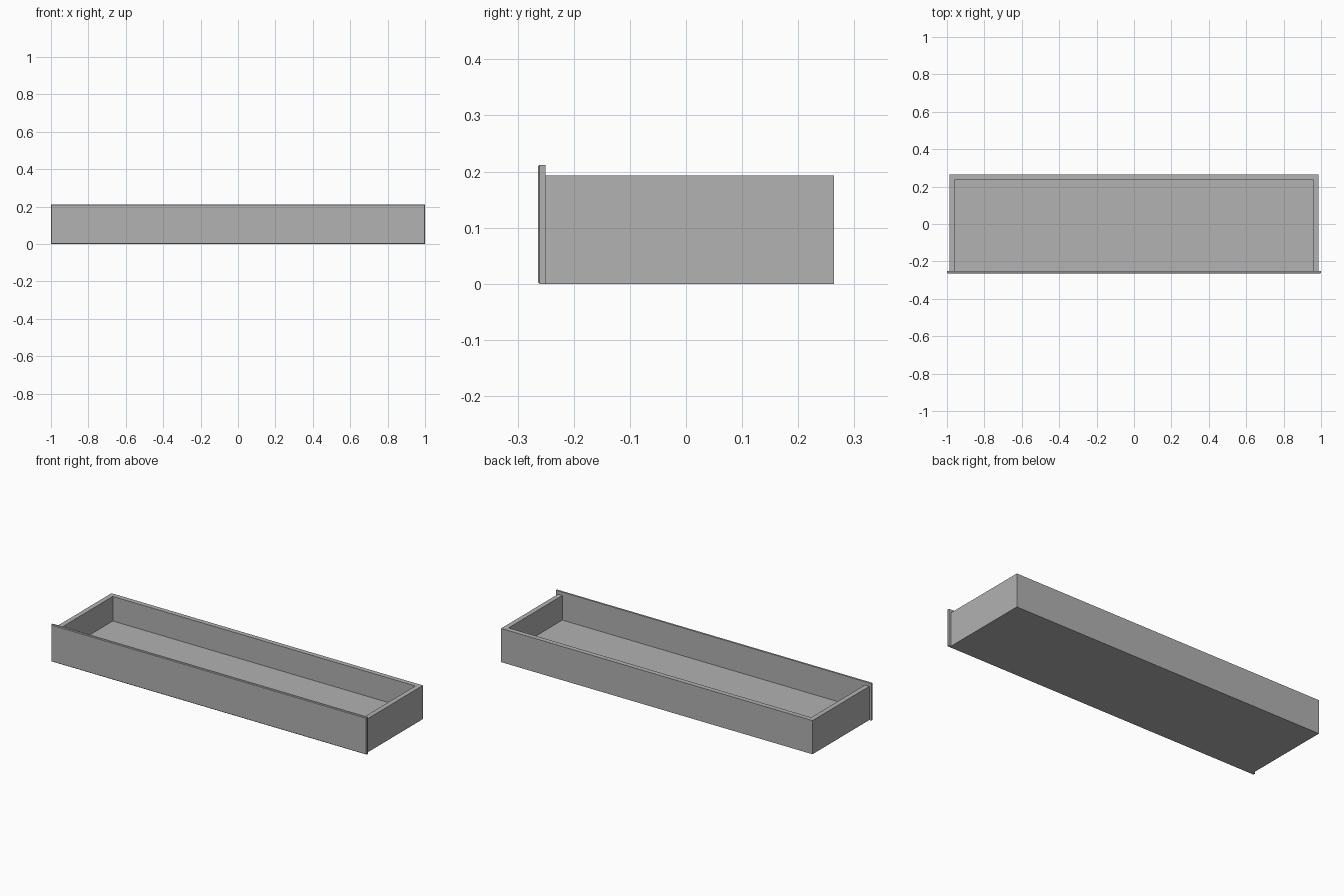
import bpy
import bmesh

cube = bpy.data.objects.get("Cube")
if cube:
    bpy.data.objects.remove(cube, do_unlink=True)

# Overall measures
PANEL_W, PANEL_H = 1.0, 0.212
FRONT, JOINT, BACK = -0.264, -0.25, 0.264
SIDE, WALL, WALL_H, FLOOR_H = 0.987, 0.028, 0.193, 0.052
CHAMFER = 0.003

grey = bpy.data.materials.new("plain grey")
grey.use_nodes = True
color = (0.445, 0.445, 0.445, 1)
grey.diffuse_color = color
grey.node_tree.nodes["Principled BSDF"].inputs["Base Color"].default_value = color


def prism(name, outline, height):
    """Extrude a flat outline upward from the ground."""
    bm = bmesh.new()
    face = bm.faces.new([bm.verts.new((x, y, 0)) for x, y in outline])
    top = bmesh.ops.extrude_face_region(bm, geom=[face])["geom"]
    verts = [v for v in top if isinstance(v, bmesh.types.BMVert)]
    bmesh.ops.translate(bm, verts=verts, vec=(0, 0, height))
    bmesh.ops.recalc_face_normals(bm, faces=bm.faces)
    mesh = bpy.data.meshes.new(name)
    bm.to_mesh(mesh)
    bm.free()
    mesh.materials.append(grey)
    obj = bpy.data.objects.new(name, mesh)
    bpy.context.collection.objects.link(obj)
    return obj


def rectangle(half_width, y0, y1):
    return [(-half_width, y0), (half_width, y0), (half_width, y1), (-half_width, y1)]


inner, inner_back = SIDE - WALL, BACK - WALL

# Side and back walls as one U-shaped piece
half = [(SIDE, BACK), (SIDE, JOINT), (inner, JOINT), (inner, inner_back)]
prism("drawer_walls", half + [(-x, y) for x, y in reversed(half)], WALL_H)

# Drawer bottom between the walls
prism("drawer_bottom", rectangle(inner, JOINT, inner_back), FLOOR_H)

# Front panel with chamfered front edges
panel = prism("front_panel", rectangle(PANEL_W, FRONT, JOINT), PANEL_H)
bm = bmesh.new()
bm.from_mesh(panel.data)
rim = [e for e in bm.edges if all(v.co.y < FRONT + CHAMFER for v in e.verts)]
bmesh.ops.bevel(bm, geom=rim, offset=CHAMFER, segments=1, affect="EDGES")
bm.to_mesh(panel.data)
bm.free()
